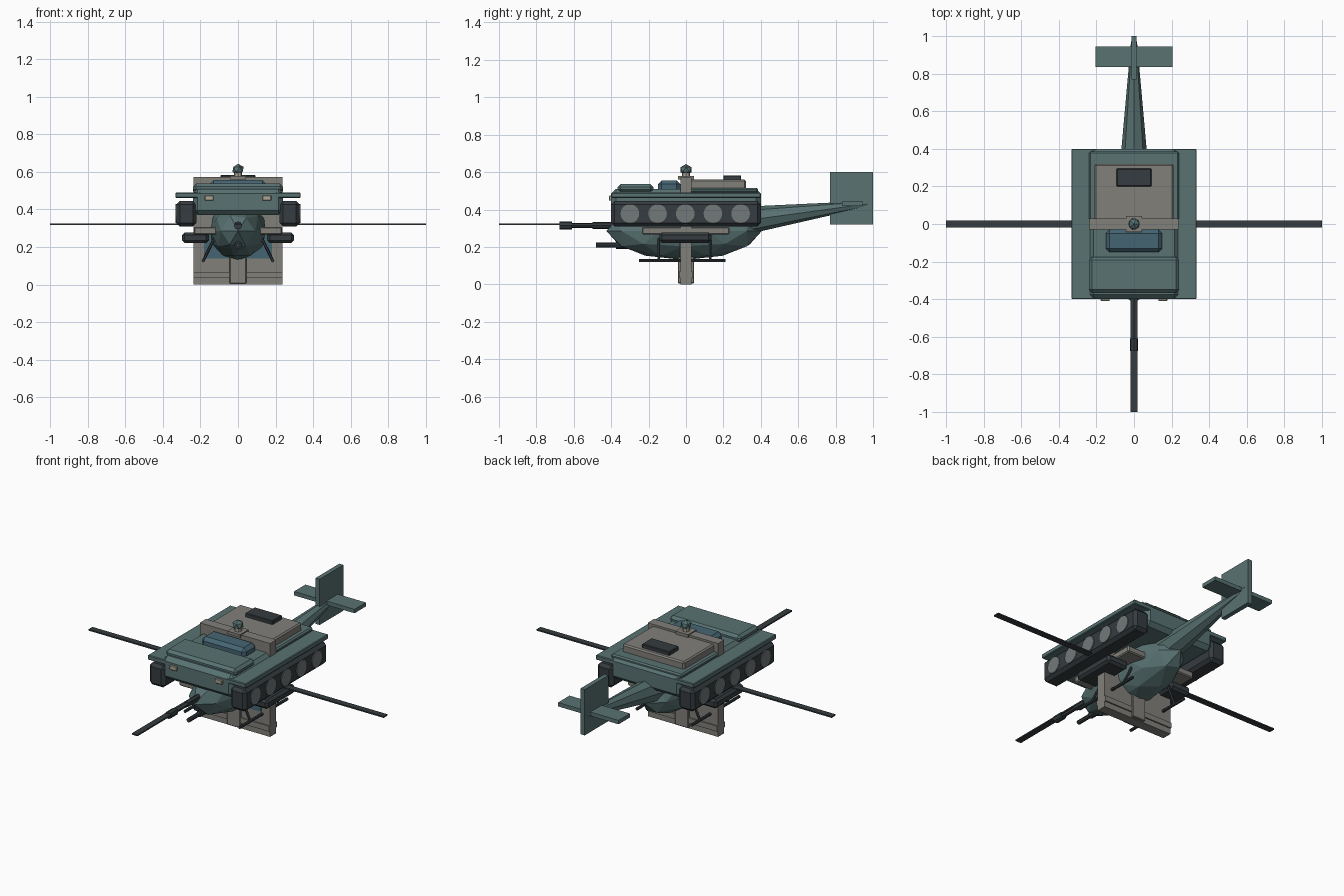
import bpy, math
from mathutils import Vector

if "Cube" in bpy.data.objects:
    bpy.data.objects.remove(bpy.data.objects["Cube"])


def material(name, rgb):
    m = bpy.data.materials.new(name)
    m.diffuse_color = (*rgb, 1)
    m.use_nodes = True
    m.node_tree.nodes["Principled BSDF"].inputs["Base Color"].default_value = m.diffuse_color
    return m


TEAL = material("teal", (0.10, 0.17, 0.17))
DARK = material("dark", (0.035, 0.045, 0.05))
STONE = material("stone", (0.22, 0.215, 0.195))
STEEL = material("steel", (0.17, 0.19, 0.19))
GLASS = material("glass", (0.06, 0.13, 0.17))
LAMP = material("lamp", (0.4, 0.38, 0.3))


def finish(ob, name, mat):
    ob.name = name
    ob.data.materials.append(mat)
    return ob


def box(name, x, y, z, mat, bevel=0):
    """Box from (min, max) ranges, with an optional chamfer."""
    r = (x, y, z)
    bpy.ops.mesh.primitive_cube_add(size=1, location=[(a + b) / 2 for a, b in r])
    ob = bpy.context.object
    ob.scale = [b - a for a, b in r]
    bpy.ops.object.transform_apply(location=False, rotation=False, scale=True)
    if bevel:
        mod = ob.modifiers.new("chamfer", 'BEVEL')
        mod.width, mod.segments = bevel, 1
    return finish(ob, name, mat)


def pair(name, x, y, z, mat, bevel=0):
    """The same box on the left and right."""
    box(name + "_right", x, y, z, mat, bevel)
    box(name + "_left", (-x[1], -x[0]), y, z, mat, bevel)


def rod(name, a, b, r, mat, r2=None, sides=8):
    a, b = Vector(a), Vector(b)
    bpy.ops.mesh.primitive_cone_add(vertices=sides, radius1=r, radius2=r if r2 is None else r2,
                                    depth=(b - a).length, location=(a + b) / 2)
    ob = bpy.context.object
    ob.rotation_euler = (b - a).to_track_quat('Z', 'Y').to_euler()
    return finish(ob, name, mat)


def ball(name, loc, scale, mat, sub=2):
    bpy.ops.mesh.primitive_ico_sphere_add(subdivisions=sub, radius=1, location=loc)
    bpy.context.object.scale = scale
    return finish(bpy.context.object, name, mat)


# Tracked hull
box("hull", (-.24, .24), (-.40, .40), (.37, .51), TEAL, .025)
pair("fender", (.20, .333), (-.40, .40), (.462, .49), TEAL, .004)
pair("track", (.222, .328), (-.40, .40), (.31, .445), DARK, .018)
for s, side in ((1, "right"), (-1, "left")):
    for i in range(5):
        y = -.30 + i * .148
        rod(f"road_wheel_{side}_{i}", (s * .30, y, .378), (s * .333, y, .378), .05, STEEL, sides=20)

# Hull top and lamps
box("front_hatch", (-.24, .24), (-.365, -.175), (.49, .537), TEAL, .016)
box("windscreen", (-.15, .15), (-.15, -.03), (.49, .556), GLASS, .02)
box("engine_deck", (-.21, .21), (-.01, .32), (.49, .56), STONE, .008)
box("rear_deck", (-.24, .24), (.02, .385), (.49, .516), TEAL, .008)
box("vent", (-.093, .093), (.20, .295), (.55, .583), DARK, .004)
pair("headlamp", (.13, .177), (-.411, -.39), (.447, .474), LAMP, .003)

# Upright slab with its central post, rails and finial
box("slab", (-.238, .238), (-.03, .03), (0, .572), STONE)
box("post", (-.045, .045), (-.044, .044), (.005, .50), STONE, .004)
box("base_rail", (-.238, .238), (-.038, .038), (.035, .068), STONE)
box("slab_pane", (-.18, .18), (-.036, .0), (.14, .30), GLASS)
box("collar", (-.043, .043), (-.042, .042), (.56, .578), STONE)
rod("neck", (0, 0, .57), (0, 0, .605), .022, LAMP)
ball("finial", (0, 0, .613), (.034, .034, .03), TEAL, 1)

# Faceted cabin and tail
ball("cabin", (0, -.01, .285), (.155, .415, .155), TEAL)
rod("tail_boom", (0, .20, .325), (0, .97, .43), .085, TEAL, .016)
box("tail_fin", (-.014, .014), (.77, 1.0), (.32, .60), TEAL)
box("tailplane", (-.205, .205), (.835, .945), (.418, .442), TEAL)

# Rotor blades
for side, s in (("right", 1), ("left", -1)):
    box("blade_" + side, tuple(sorted((0, s))), (-.019, .019), (.316, .324), DARK)
box("blade_front", (-.019, .019), (-1, 0), (.316, .324), DARK)
rod("rotor_mast", (0, 0, .30), (0, 0, .40), .04, DARK)

# Main barrel and nose gun
rod("barrel", (0, -.25, .315), (0, -.66, .315), .013, DARK)
rod("barrel_sleeve", (0, -.25, .315), (0, -.50, .315), .018, DARK)
rod("muzzle", (0, -.61, .315), (0, -.675, .315), .022, DARK)
rod("nose_gun", (0, -.25, .21), (0, -.48, .21), .013, DARK)
rod("nose_gun_base", (0, -.25, .21), (0, -.375, .21), .02, DARK)

# Stub wings, pods and skids
pair("stub_wing", (.05, .235), (-.235, .232), (.266, .307), STONE, .006)
pair("pod", (.155, .298), (-.143, .135), (.222, .277), DARK, .014)
for s, side in ((1, "right"), (-1, "left")):
    rod("skid_" + side, (s * .185, -.25, .127), (s * .185, .212, .127), .009, DARK)
    for i, y in enumerate((-.145, .13)):
        rod(f"skid_strut_{side}_{i}", (s * .12, y, .26), (s * .185, y, .127), .008, DARK, sides=6)
